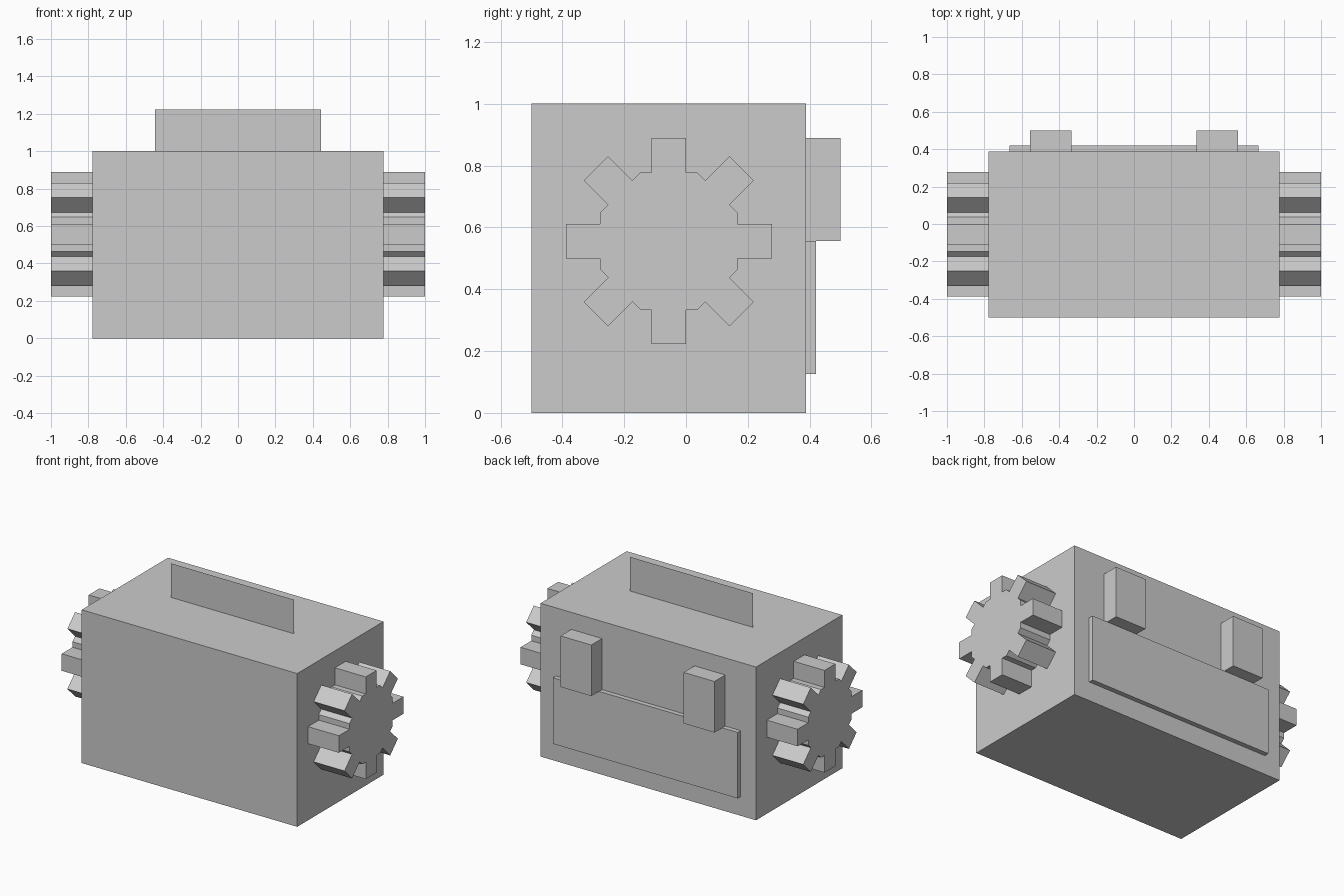
import bpy, bmesh, math
from mathutils import Vector

if "Cube" in bpy.data.objects:
    bpy.data.objects.remove(bpy.data.objects["Cube"])

U = 1 / 9                      # design unit
CY, CZ = -0.5 * U, 5 * U       # gear axis (y, z)

grey = bpy.data.materials.new("plain_grey")
grey.diffuse_color = (0.6, 0.6, 0.6, 1)
grey.use_nodes = True
grey.node_tree.nodes["Principled BSDF"].inputs["Base Color"].default_value = grey.diffuse_color


def finish(name, bm):
    bmesh.ops.recalc_face_normals(bm, faces=bm.faces)
    mesh = bpy.data.meshes.new(name)
    bm.to_mesh(mesh)
    bm.free()
    mesh.materials.append(grey)
    ob = bpy.data.objects.new(name, mesh)
    bpy.context.collection.objects.link(ob)
    return ob


def box(name, lo, hi):
    bm = bmesh.new()
    bmesh.ops.create_cube(bm, size=1)
    lo, hi = Vector(lo), Vector(hi)
    for v in bm.verts:
        v.co = (lo + hi) / 2 + v.co * (hi - lo)
    return finish(name, bm)


def gear(name, x0, x1):
    # octagonal core with one square tooth on every side
    half, root, tip = U / 2, 2 * U, 3 * U
    corner = root * math.tan(math.pi / 8)
    sector = [(root, -half), (tip, -half), (tip, half), (root, half), (root, corner)]
    bm = bmesh.new()
    verts = []
    for k in range(8):
        c, s = math.cos(k * math.pi / 4), math.sin(k * math.pi / 4)
        for r, t in sector:
            verts.append(bm.verts.new((x0, CY + r * c - t * s, CZ + r * s + t * c)))
    face = bm.faces.new(verts)
    out = bmesh.ops.extrude_face_region(bm, geom=[face], use_keep_orig=True)
    moved = [g for g in out["geom"] if isinstance(g, bmesh.types.BMVert)]
    bmesh.ops.translate(bm, verts=moved, vec=(x1 - x0, 0, 0))
    return finish(name, bm)


# main body
box("body", (-7 * U, -0.5, 0), (7 * U, 3.5 * U, 1))

# thin upright sheet on top
bm = bmesh.new()
bm.faces.new([bm.verts.new((x * U, CY, z * U))
              for x, z in ((-4, 9), (4, 9), (4, 11), (-4, 11))])
sheet = finish("top_sheet", bm)

# raised panel on the back
box("back_panel", (-6 * U, 3.5 * U, 0.125), (6 * U, 0.42, 5 * U))

# gears and back blocks on both sides
for side, sx in (("left", -1), ("right", 1)):
    gear(side + "_gear", sx * 7 * U, sx * 9 * U)
    a, b = sorted((sx * 3 * U, sx * 5 * U))
    box(side + "_back_block", (a, 3.5 * U, 5 * U), (b, 0.5, 8 * U))
